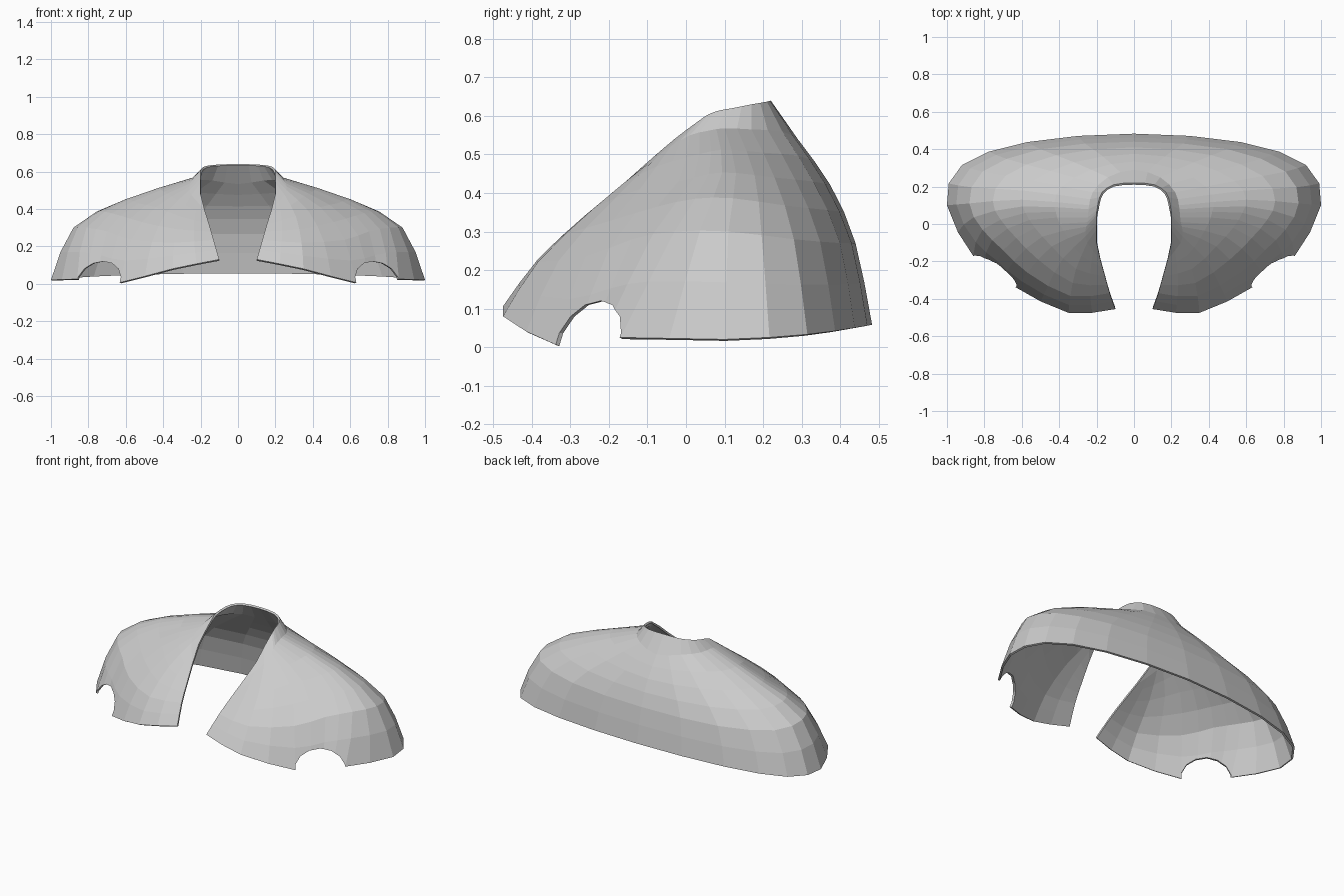
import bpy
import bmesh
import math
from mathutils import Vector, Matrix

STEPS = 2          # facets between neighbouring guide points
THICKNESS = 0.012

# Guide lines of the left half, each running neck, collar base, shoulder, upper arm, hem
GUIDES = {
    "front_opening": [(.2, -.1, .48), (.18, -.19, .4), (.155, -.28, .32), (.13, -.37, .235), (.1, -.455, .13)],
    "chest": [(.2, -.03, .54), (.25, -.1, .475), (.31, -.24, .36), (.34, -.385, .22), (.35, -.475, .08)],
    "armhole_front": [(.2, .03, .585), (.26, -.04, .52), (.44, -.12, .41), (.57, -.26, .235), (.63, -.34, .007)],
    "armhole_top": [(.2, .06, .605), (.25, .01, .55), (.53, -.02, .43), (.7, -.14, .28), (.75, -.25, .01)],
    "armhole_rear": [(.195, .09, .615), (.245, .06, .562), (.58, .06, .45), (.81, -.03, .3), (.86, -.17, .025)],
    "side": [(.19, .12, .62), (.24, .1, .568), (.6, .13, .452), (.88, .11, .3), (1, .1, .02)],
    "rear_corner": [(.17, .17, .63), (.22, .17, .565), (.54, .23, .44), (.81, .28, .28), (.92, .315, .033)],
    "back": [(.11, .21, .637), (.14, .25, .56), (.32, .33, .43), (.5, .4, .27), (.57, .438, .05)],
    "centre_back": [(0, .22, .64), (0, .29, .54), (0, .375, .42), (0, .44, .27), (0, .483, .058)],
}


def smooth_path(points, before=None, after=None):
    """Refine a path with a curve that passes through every point."""
    first = before or points[0] * 2 - points[1]
    last = after or points[-1] * 2 - points[-2]
    padded = [first, *points, last]
    path = []
    for a, b, c, d in zip(padded, padded[1:], padded[2:], padded[3:]):
        for step in range(STEPS):
            t = step / STEPS
            path.append((b * 2 + (c - a) * t
                         + (a * 2 - b * 5 + c * 4 - d) * t ** 2
                         + (b * 3 - a - c * 3 + d) * t ** 3) / 2)
    path.append(points[-1].copy())
    return path


def make_material(name, colour):
    material = bpy.data.materials.new(name)
    material.use_nodes = True
    material.diffuse_color = colour
    shader = next(n for n in material.node_tree.nodes if n.type == 'BSDF_PRINCIPLED')
    shader.inputs["Base Color"].default_value = colour
    shader.inputs["Roughness"].default_value = 0.8
    return material


def make_object(name, bm, material):
    mesh = bpy.data.meshes.new(name)
    bm.to_mesh(mesh)
    bm.free()
    mesh.materials.append(material)
    obj = bpy.data.objects.new(name, mesh)
    bpy.context.collection.objects.link(obj)
    return obj


def build_half_shell():
    """Skin the guide lines as a grid, keeping the collar straight."""
    lines = [[Vector(p) for p in line] for line in GUIDES.values()]
    columns = [[line[0]] + smooth_path(line[1:]) for line in lines]
    rows = []
    for row in zip(*columns):
        # Continue each row across the centre so the back stays smooth
        reflected = Vector((-row[-2].x, row[-2].y, row[-2].z))
        rows.append(smooth_path(list(row), after=reflected))
    bm = bmesh.new()
    grid = [[bm.verts.new(p) for p in row] for row in rows]
    for upper, lower in zip(grid, grid[1:]):
        for i in range(len(upper) - 1):
            bm.faces.new((upper[i], lower[i], lower[i + 1], upper[i + 1]))
    bm.normal_update()
    return bm


def build_armhole_cutter():
    """Oval tube for each armhole, pointing diagonally through the hem."""
    bm = bmesh.new()
    for side in (-1, 1):
        turn = math.atan2(.17, .23) * side
        place = (Matrix.Translation((.745 * side, -.255, .012))
                 @ Matrix.Rotation(turn, 4, 'Z')
                 @ Matrix.Diagonal((.143, 1, .108, 1))
                 @ Matrix.Rotation(math.pi / 2, 4, 'X'))
        bmesh.ops.create_cone(bm, cap_ends=True, segments=14, radius1=1,
                              radius2=1, depth=.3, matrix=place)
    bmesh.ops.recalc_face_normals(bm, faces=bm.faces)
    return bm


default_cube = bpy.data.objects.get("Cube")
if default_cube:
    bpy.data.objects.remove(default_cube, do_unlink=True)

grey = make_material("light_grey", (.6, .6, .6, 1))

# Shoulder cape: mirrored half, thickened inward, with armholes cut out
cape = make_object("shoulder_cape", build_half_shell(), grey)
cutter = make_object("armhole_cutter", build_armhole_cutter(), grey)
cutter.hide_render = True
cutter.display_type = 'WIRE'

mirror = cape.modifiers.new("both_sides", 'MIRROR')
mirror.use_clip = True
shell = cape.modifiers.new("cloth_thickness", 'SOLIDIFY')
shell.thickness = THICKNESS
shell.offset = -1
armholes = cape.modifiers.new("armholes", 'BOOLEAN')
armholes.operation = 'DIFFERENCE'
armholes.solver = 'EXACT'
armholes.object = cutter
